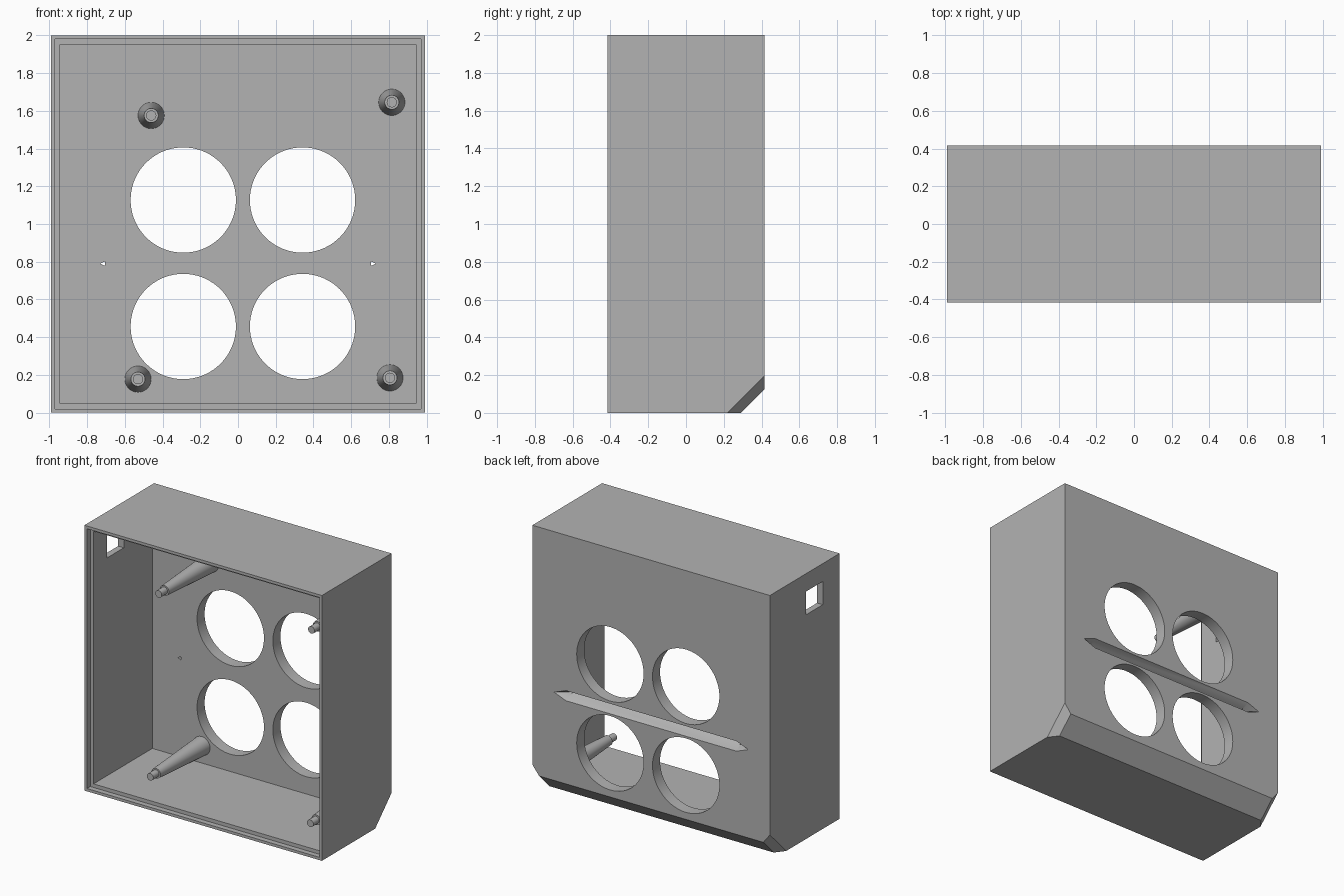
import bpy
import bmesh
from math import pi
from mathutils import Vector, Matrix

if "Cube" in bpy.data.objects:
    bpy.data.objects.remove(bpy.data.objects["Cube"])

grey = bpy.data.materials.new("plain grey")
grey.use_nodes = True
grey.diffuse_color = (0.45, 0.45, 0.45, 1)
grey.node_tree.nodes["Principled BSDF"].inputs["Base Color"].default_value = grey.diffuse_color

W, D, H = 0.99, 0.415, 2.0       # half width, half depth, height
WALL, LIP, BACK = 0.048, 0.021, 0.325
ALONG_Y = Matrix.Rotation(pi / 2, 4, 'X')   # cone tip points to the front


def make(name, bm):
    bmesh.ops.recalc_face_normals(bm, faces=bm.faces)
    mesh = bpy.data.meshes.new(name)
    bm.to_mesh(mesh)
    bm.free()
    mesh.materials.append(grey)
    obj = bpy.data.objects.new(name, mesh)
    bpy.context.collection.objects.link(obj)
    return obj


def add_box(bm, low, high):
    low, high = Vector(low), Vector(high)
    place = Matrix.Translation((low + high) / 2) @ Matrix.Diagonal((high - low).to_4d())
    bmesh.ops.create_cube(bm, size=1, matrix=place)


def add_cone(bm, x, z, y_back, y_front, r_back, r_front, sides):
    place = Matrix.Translation((x, (y_back + y_front) / 2, z)) @ ALONG_Y
    bmesh.ops.create_cone(bm, cap_ends=True, segments=sides, radius1=r_back,
                          radius2=r_front, depth=y_back - y_front, matrix=place)


def select_only(obj):
    bpy.ops.object.select_all(action='DESELECT')
    obj.select_set(True)
    bpy.context.view_layer.objects.active = obj


def cut(target, bm):
    cutter = make("cutter", bm)
    cutter.hide_render = True
    mod = target.modifiers.new("cut", 'BOOLEAN')
    mod.operation, mod.solver, mod.object = 'DIFFERENCE', 'EXACT', cutter
    select_only(target)
    bpy.ops.object.modifier_apply(modifier=mod.name)
    bpy.data.objects.remove(cutter)


def slice_off(bm, a, b, c, keep):
    """Cut the solid along the plane through a, b, c and cap it."""
    a, b, c = Vector(a), Vector(b), Vector(c)
    normal = (b - a).cross(c - a).normalized()
    if normal.dot(Vector(keep) - a) > 0:
        normal.negate()
    res = bmesh.ops.bisect_plane(bm, geom=bm.verts[:] + bm.edges[:] + bm.faces[:],
                                 plane_co=a, plane_no=normal, clear_outer=True)
    edges = [e for e in res["geom_cut"] if isinstance(e, bmesh.types.BMEdge)]
    bmesh.ops.holes_fill(bm, edges=edges, sides=0)


# Solid case with the bottom back edge and its two corners chamfered
bm = bmesh.new()
add_box(bm, (-W, -D, 0), (W, D, H))
centre = (0, 0, H / 2)
slice_off(bm, (-W, 0.29, 0), (W, 0.29, 0), (W, D, 0.125), centre)
for side in (-1, 1):
    inner = side * (W - 0.055)
    slice_off(bm, (side * W, 0.22, 0), (side * W, D, 0.195), (inner, 0.29, 0), centre)
case = make("case", bm)

# Hollow inside and stepped front lip
bm = bmesh.new()
add_box(bm, (WALL - W, -0.6, WALL), (W - WALL, BACK, H - WALL))
cut(case, bm)
bm = bmesh.new()
add_box(bm, (LIP - W, -0.6, LIP), (W - LIP, 0.04 - D, H - LIP))
cut(case, bm)

# Four round openings in the back wall
bm = bmesh.new()
for x in (-0.29, 0.342):
    for z in (0.457, 1.127):
        add_cone(bm, x, z, 0.6, 0.2, 0.279, 0.279, 72)
cut(case, bm)

# Square opening in the side wall
bm = bmesh.new()
add_box(bm, (-1.2, -0.215, 1.69), (-0.8, -0.015, 1.865))
cut(case, bm)

# Pointed V groove across the back
GROOVE_Z = 0.79
bm = bmesh.new()
for side in (-1, 1):
    bm.verts.new((side * 0.81, D, GROOVE_Z))
    for dy, dz in ((0.07, 0), (-0.07, 0), (0, 0.038), (0, -0.038)):
        bm.verts.new((side * 0.71, D + dy, GROOVE_Z + dz))
bmesh.ops.convex_hull(bm, input=bm.verts)
cut(case, bm)

# Tiny triangular through holes near the groove ends
bm = bmesh.new()
for side in (-1, 1):
    front = [bm.verts.new((side * x, 0.2, GROOVE_Z + z))
             for x, z in ((0.73, 0), (0.704, 0.012), (0.704, -0.012))]
    face = bm.faces.new(front)
    res = bmesh.ops.extrude_face_region(bm, geom=[face])
    moved = [v for v in res["geom"] if isinstance(v, bmesh.types.BMVert)]
    bmesh.ops.translate(bm, verts=moved, vec=(0, 0.4, 0))
cut(case, bm)

select_only(case)
bpy.ops.object.shade_smooth_by_angle(angle=pi / 6)

# Tapered mounting posts with locating pins
posts = {"upper_right_post": (-0.46, 1.575), "upper_left_post": (0.815, 1.645),
         "lower_right_post": (-0.53, 0.178), "lower_left_post": (0.805, 0.185)}
for name, (x, z) in posts.items():
    bm = bmesh.new()
    add_cone(bm, x, z, BACK + 0.005, -0.22, 0.07, 0.038, 40)
    add_cone(bm, x, z, -0.2, -0.29, 0.027, 0.027, 32)
    select_only(make(name, bm))
    bpy.ops.object.shade_smooth_by_angle(angle=pi / 6)
